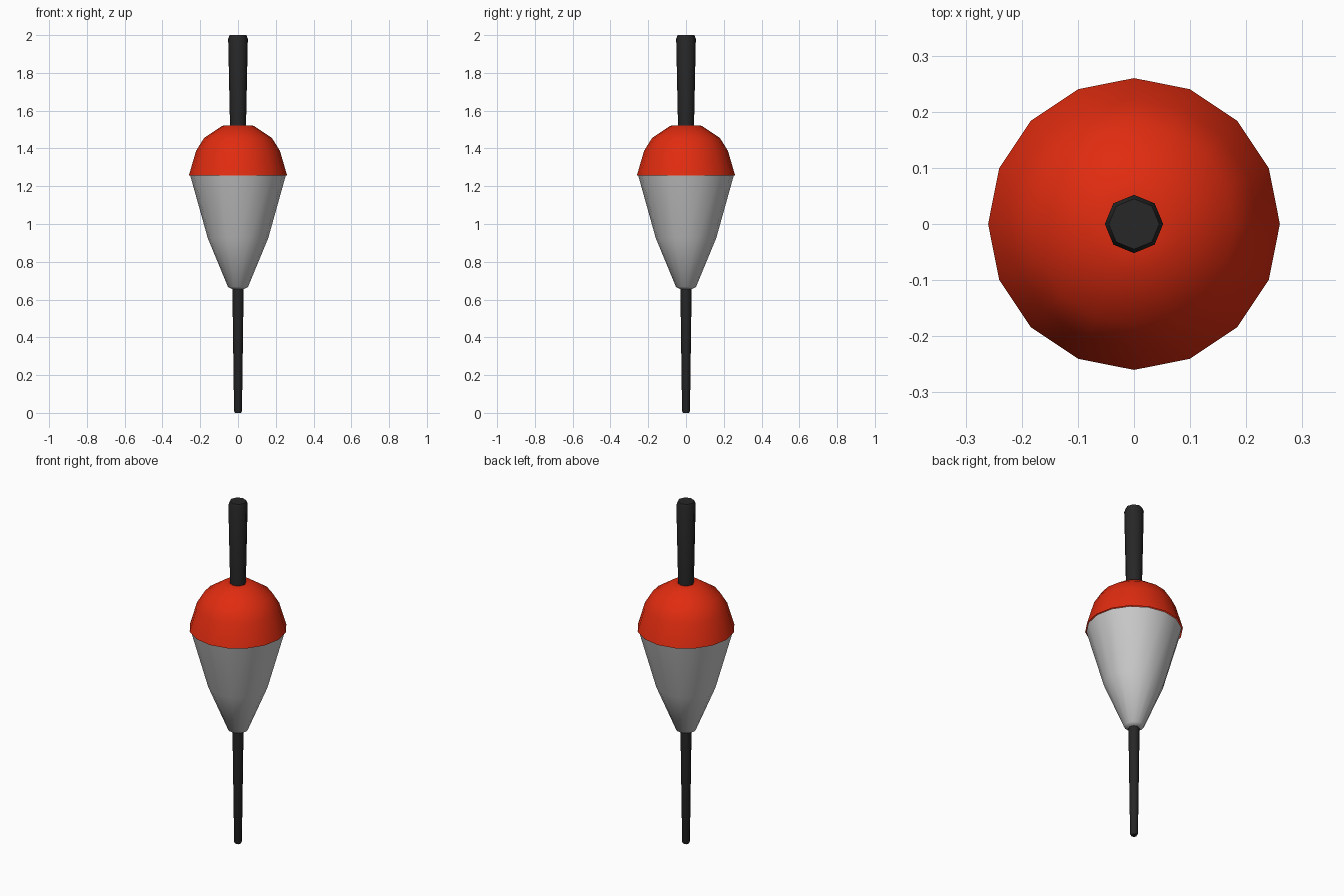
import bpy, bmesh
from math import radians, cos, sin, tau

if "Cube" in bpy.data.objects:
    bpy.data.objects.remove(bpy.data.objects["Cube"])


def lathe(name, profile, sides, color=None, cap_start=True, cap_end=True):
    """Spin a bottom-to-top (radius, z) profile around z."""
    bm = bmesh.new()
    rings = [[bm.verts.new((r * cos(tau * i / sides), r * sin(tau * i / sides), z))
              for i in range(sides)] for r, z in profile]
    for a, b in zip(rings, rings[1:]):
        for i in range(sides):
            j = (i + 1) % sides
            bm.faces.new((a[i], a[j], b[j], b[i]))
    if cap_start:
        bm.faces.new(rings[0][::-1])
    if cap_end:
        bm.faces.new(rings[-1])
    mesh = bpy.data.meshes.new(name)
    bm.to_mesh(mesh)
    bm.free()
    obj = bpy.data.objects.new(name, mesh)
    bpy.context.collection.objects.link(obj)
    if color:
        mat = bpy.data.materials.new(name + "_paint")
        mat.diffuse_color = (*color, 1)
        mat.use_nodes = True
        mat.node_tree.nodes["Principled BSDF"].inputs["Base Color"].default_value = mat.diffuse_color
        mesh.materials.append(mat)
    bpy.ops.object.select_all(action='DESELECT')
    obj.select_set(True)
    bpy.context.view_layer.objects.active = obj
    bpy.ops.object.shade_smooth_by_angle(angle=radians(50))
    return obj


RED = (0.75, 0.025, 0.005)
BLACK = (0.02, 0.02, 0.02)

# Float body: tapered lower half and domed red cap
lathe("float_lower_body", [(0.03, 0.655), (0.053, 0.667), (0.16, 0.925), (0.253, 1.257)],
      16, cap_end=False)
lathe("float_red_cap", [(0.26, 1.257), (0.222, 1.387), (0.18, 1.455), (0.083, 1.52), (0.035, 1.522)],
      16, RED, cap_start=False)

# Stems: thick one on top, thin one below
lathe("upper_stem", [(0.042, 1.50), (0.052, 1.98), (0.045, 2.0)], 8, BLACK)
lathe("lower_stem", [(0.016, 0.0), (0.021, 0.01), (0.03, 0.67)], 8, BLACK)
